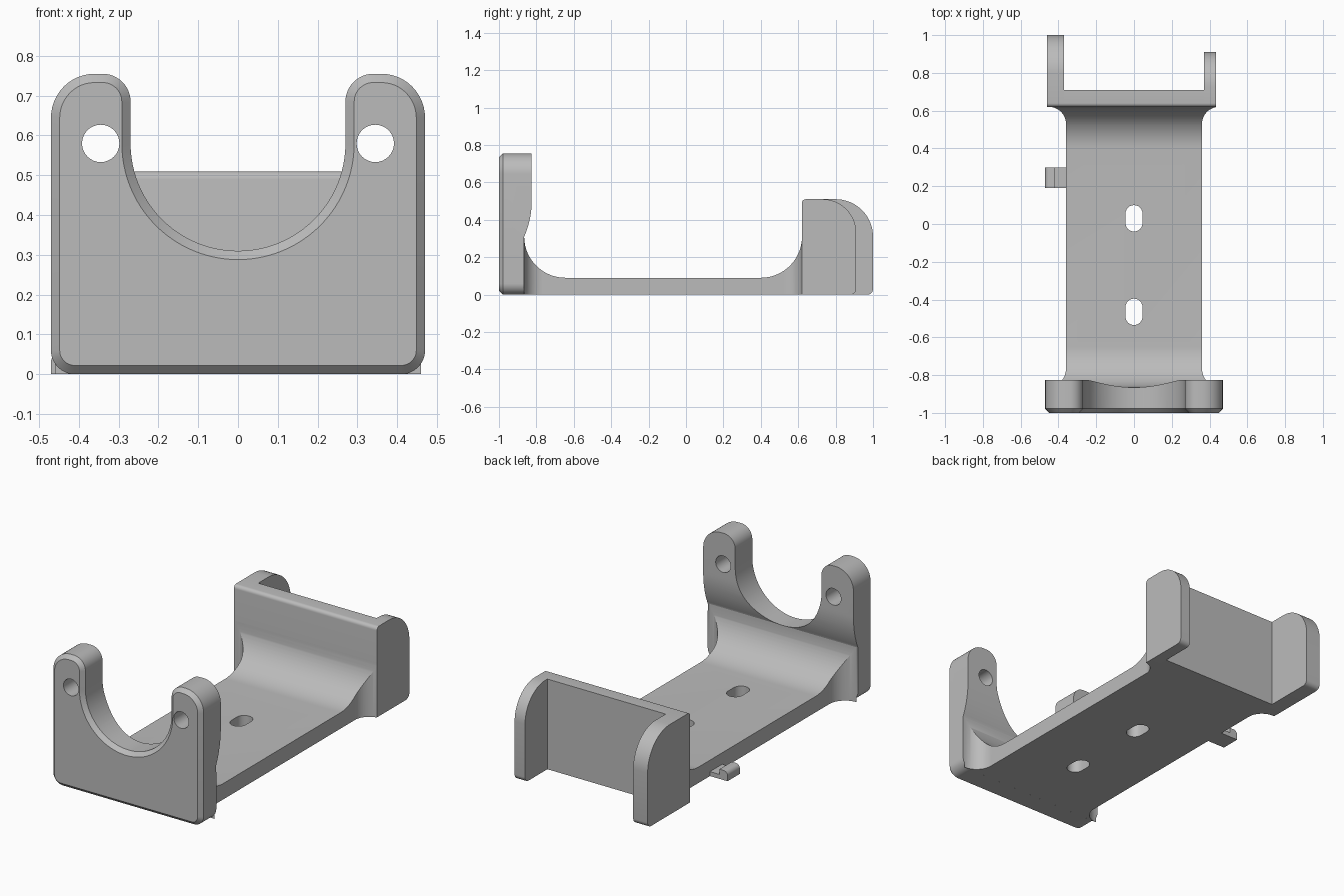
import bpy, bmesh
from math import cos, sin, radians, sqrt

cube = bpy.data.objects.get("Cube")
if cube:
    bpy.data.objects.remove(cube, do_unlink=True)

grey = bpy.data.materials.new("light_grey")
grey.use_nodes = True
colour = (0.5, 0.5, 0.5, 1)
grey.diffuse_color = colour
grey.node_tree.nodes["Principled BSDF"].inputs["Base Color"].default_value = colour


def arc(cx, cy, r, start, end, n=12):
    """Points on a circle between two angles in degrees."""
    steps = [radians(start + (end - start) * i / n) for i in range(n + 1)]
    return [(cx + r * cos(t), cy + r * sin(t)) for t in steps]


def place(p, axis, depth):
    u, v = p
    return {"x": (depth, u, v), "y": (u, depth, v), "z": (u, v, depth)}[axis]


def loft(name, rings):
    """Solid through matching rings of 3D points, capped at both ends."""
    bm = bmesh.new()
    loops = [[bm.verts.new(p) for p in ring] for ring in rings]
    for a, b in zip(loops, loops[1:]):
        for i in range(len(a)):
            j = (i + 1) % len(a)
            bm.faces.new((a[i], a[j], b[j], b[i]))
    bm.faces.new(loops[0])
    bm.faces.new(loops[-1])
    bmesh.ops.recalc_face_normals(bm, faces=bm.faces)
    mesh = bpy.data.meshes.new(name)
    bm.to_mesh(mesh)
    bm.free()
    mesh.materials.append(grey)
    obj = bpy.data.objects.new(name, mesh)
    bpy.context.collection.objects.link(obj)
    return obj


def prism(name, outline, axis, start, end):
    return loft(name, [[place(p, axis, d) for p in outline] for d in (start, end)])


def select(obj):
    bpy.ops.object.select_all(action="DESELECT")
    obj.select_set(True)
    bpy.context.view_layer.objects.active = obj


def boolean(obj, cutter, operation="DIFFERENCE"):
    cutter.hide_render = True
    mod = obj.modifiers.new("cut", "BOOLEAN")
    mod.operation, mod.object, mod.solver = operation, cutter, "EXACT"
    select(obj)
    bpy.ops.object.modifier_apply(modifier=mod.name)
    bpy.data.objects.remove(cutter, do_unlink=True)


# Base: flat tray that sweeps up and flares out at both ends
FRONT, BACK = -0.865, 0.62
RISE, FLARE_F, FLARE_B = 0.22, 0.10, 0.09


def dip(r, d):
    """How far a fillet of radius r has closed at distance d into it."""
    return r - sqrt(max(r * r - max(d, 0) ** 2, 0))


def section(y):
    height = 0.09 + dip(RISE, FRONT + RISE - y) + dip(RISE, y - BACK + RISE)
    half = 0.36 + dip(FLARE_F, FRONT + FLARE_F - y) + dip(FLARE_B, y - BACK + FLARE_B)
    right = min(half, 0.435) if y > 0 else half
    return [(-half, y, 0), (right, y, 0), (right, y, height), (-half, y, height)]


stations = set()
for i in range(19):
    s = sin(radians(5 * i))
    for r in (RISE, FLARE_F):
        stations.add(round(FRONT + r - r * s, 4))
    for r in (RISE, FLARE_B):
        stations.add(round(BACK - r + r * s, 4))
base = loft("base_tray", [section(y) for y in sorted(stations)])

# Two mounting slots through the base
for y in (0.03, -0.465):
    slot = arc(0, y + 0.025, 0.045, 0, 180) + arc(0, y - 0.025, 0.045, 180, 360)
    boolean(base, prism("slot_cutter", slot, "z", -0.1, 0.2))


# Front cradle: plate with a round notch, chamfered around its front edge
def cradle_outline(d):
    half = (arc(0, 0.58, 0.27 + d, -90, 0, 24)
            + arc(0.34, 0.685, 0.07 - d, 180, 90)
            + arc(0.36, 0.645, 0.11 - d, 90, 0)
            + arc(0.41, 0.06, 0.06 - d, 0, -90))
    return half + [(-x, z) for x, z in reversed(half[1:])]


CHAMFER = 0.022
cradle = loft("front_cradle", [
    [place(p, "y", y) for p in cradle_outline(d)]
    for y, d in ((-1, CHAMFER), (CHAMFER - 1, 0), (-0.78, 0))])

# Rear of the cradle bulges backwards above the tray
side = [(-1.1, -0.1), (FRONT, -0.1)] + arc(-1.295, 0.5, 0.47, -24, 0, 14)
side += [(-0.825, 0.9), (-1.1, 0.9)]
boolean(cradle, prism("cradle_side", side, "x", -0.6, 0.6), "INTERSECT")

# Screw holes in the cradle posts
for x in (-0.345, 0.345):
    hole = arc(x, 0.58, 0.047, 0, 348.75, 31)
    boolean(cradle, prism("hole_cutter", hole, "y", -1.2, -0.6))

# Rear wall and its two side arms
TOP = 0.51
lip = arc(BACK + 0.02, TOP - 0.02, 0.02, 180, 90, 6)
wall = prism("rear_wall", [(BACK, 0)] + lip + [(0.71, TOP), (0.71, 0)],
             "x", -0.37, 0.37)
parts = [base, cradle, wall]
for name, inner, outer, end, r in (("right_arm", -0.37, -0.46, 1.0, 0.2),
                                   ("left_arm", 0.37, 0.435, 0.91, 0.18)):
    outline = ([(BACK, 0)] + lip + arc(end - r, TOP - r, r, 90, 0, 18)
               + arc(end - 0.03, 0.03, 0.03, 0, -90, 6))
    parts.append(prism(name, outline, "x", inner, outer))

# Small side hook with a raised rounded lip
hook = [(-0.35, 0), (-0.47, 0)] + arc(-0.445, 0.03, 0.025, 180, 90, 8)
hook += [(-0.42, 0.055), (-0.42, 0.025), (-0.35, 0.025)]
parts.append(prism("side_hook", hook, "y", 0.19, 0.3))

for part in parts:
    select(part)
    bpy.ops.object.shade_smooth_by_angle(angle=radians(25))
